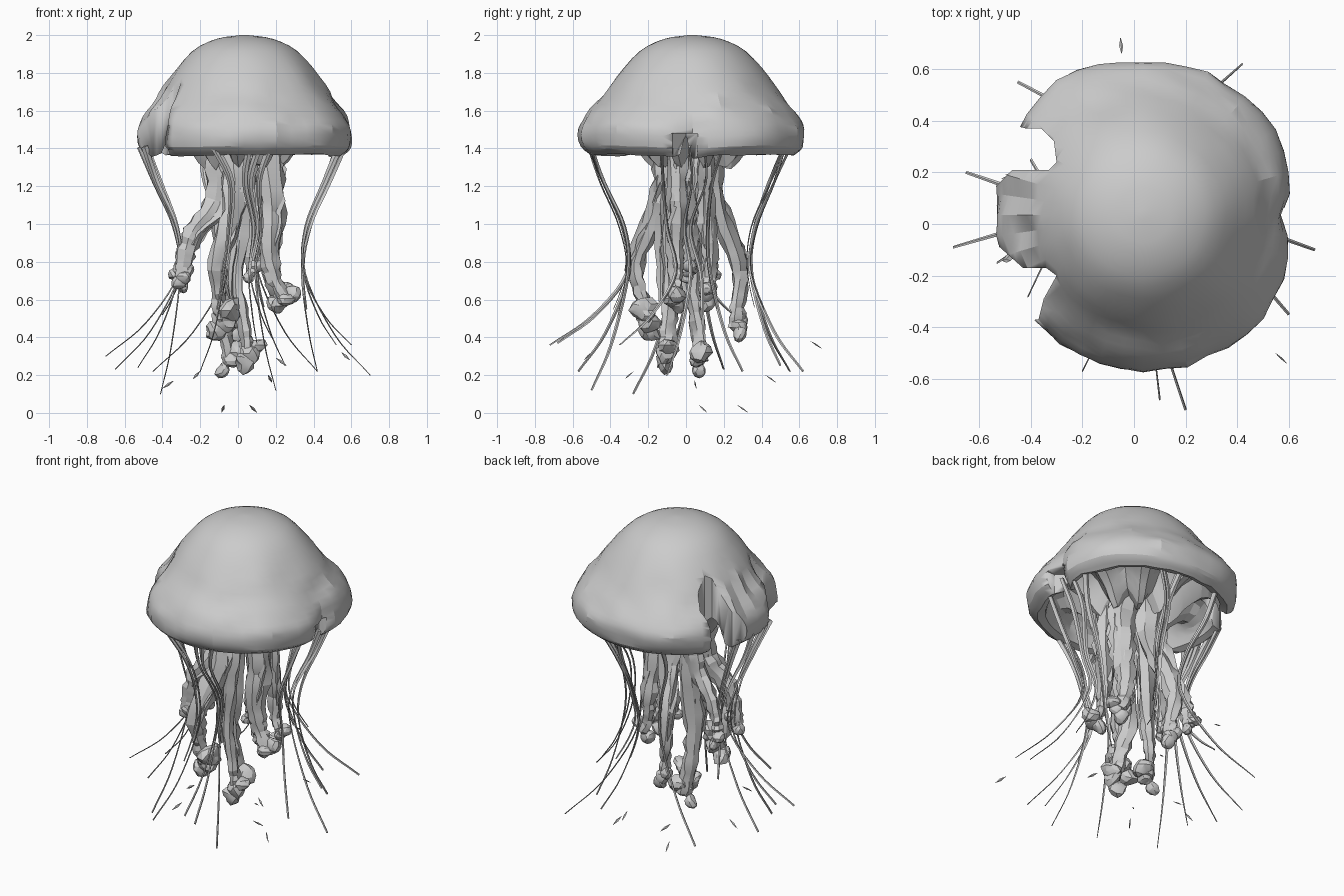
import bpy
import bmesh
import math
import random
from mathutils import Matrix, Vector, noise

random.seed(4)
default_cube = bpy.data.objects.get("Cube")
if default_cube:
    bpy.data.objects.remove(default_cube, do_unlink=True)


def finish(bm, name, angle):
    """Turn a bmesh into an object with softly faceted shading."""
    bmesh.ops.recalc_face_normals(bm, faces=bm.faces)
    mesh = bpy.data.meshes.new(name)
    bm.to_mesh(mesh)
    bm.free()
    obj = bpy.data.objects.new(name, mesh)
    bpy.context.collection.objects.link(obj)
    bpy.ops.object.select_all(action="DESELECT")
    obj.select_set(True)
    bpy.context.view_layer.objects.active = obj
    bpy.ops.object.shade_smooth_by_angle(angle=math.radians(angle))
    return obj


def loft(bm, rings):
    """Skin a list of closed rings and cap both ends."""
    loops = [[bm.verts.new(p) for p in ring] for ring in rings]
    count = len(loops[0])
    for a, b in zip(loops, loops[1:]):
        for i in range(count):
            j = (i + 1) % count
            bm.faces.new((a[i], a[j], b[j], b[i]))
    bm.faces.new(loops[0])
    bm.faces.new(loops[-1])


def spline(points, steps):
    """Catmull-Rom curve through points of any dimension."""
    pts = [Vector(p) for p in points]
    pts = [pts[0] * 2 - pts[1]] + pts + [pts[-1] * 2 - pts[-2]]
    out = []
    for a, b, c, d in zip(pts, pts[1:], pts[2:], pts[3:]):
        for k in range(steps):
            t = k / steps
            out.append((b * 2 + (c - a) * t + (a * 2 - b * 5 + c * 4 - d) * t * t
                        + (b * 3 - a - c * 3 + d) * t ** 3) / 2)
    return out + [pts[-2]]


def tube(bm, path, radius, sides, flat=1.0, twist=0.0, lumps=0.0):
    """Sweep a flattened, twisting, lumpy section; radius is a function of t."""
    rings = []
    last = len(path) - 1
    for k, p in enumerate(path):
        tangent = (path[min(k + 1, last)] - path[max(k - 1, 0)]).normalized()
        u = tangent.cross(Vector((0, 1, 0))).normalized()
        v = tangent.cross(u)
        size = radius(k / last)
        w = twist * k / last
        ring = []
        for i in range(sides):
            a = i * math.tau / sides
            s = size * (1 + random.uniform(-lumps, lumps))
            x, y = math.cos(a) * s, math.sin(a) * s * flat
            ring.append(p + u * (x * math.cos(w) - y * math.sin(w))
                        + v * (x * math.sin(w) + y * math.cos(w)))
        rings.append(ring)
    loft(bm, rings)


def blob(bm, centre, size):
    """Knobbly lump."""
    made = bmesh.ops.create_icosphere(bm, subdivisions=2, radius=size,
                                      matrix=Matrix.Translation(centre))
    for vert in made["verts"]:
        bump = noise.noise(vert.co * 14) * 0.7
        vert.co += (vert.co - centre) * bump


# Bell: closed shell with a rounded rim and a fluted underside
CENTRE = Vector((0.035, 0.035, 0))
SEGMENTS = 44
outer = spline([(0.02, 2), (0.15, 1.98), (0.28, 1.915), (0.4, 1.78), (0.48, 1.665),
                (0.56, 1.575), (0.6, 1.5), (0.59, 1.41), (0.54, 1.365)], 3)
inner = spline([(0.5, 1.38), (0.47, 1.46), (0.4, 1.5), (0.29, 1.44),
                (0.21, 1.35), (0.04, 1.36)], 2)
bm = bmesh.new()
rings = []
for k, (r, z) in enumerate(outer + inner):
    under = k >= len(outer)
    ring = []
    for i in range(SEGMENTS):
        a = i * math.tau / SEGMENTS
        d = Vector((math.cos(a), math.sin(a), 0))
        low = max(0, min(1, (2 - z) / 0.4))
        wave = noise.noise(d * 1.7 + Vector((0, 0, z))) * 0.05 * low
        wave += noise.noise(d * r * 9 + Vector((0, 0, z * 9))) * 0.03 * low
        # Folded lobe on one side, shallow dent on the other
        lobe = max(0, -math.cos(a)) ** 8
        fold = max(0, 1 - abs(z - 1.68) / 0.2)
        wave += lobe * low * (0.03 * fold * math.cos(22 * a) - 0.04)
        dent = math.exp(-(math.sin(a) / 0.15) ** 2) * max(0, math.cos(a))
        wave -= 0.08 * dent * max(0, min(1, (1.68 - z) / 0.15))
        p = CENTRE + d * r * (1 + wave)
        p.z = z + wave * 0.2 * low
        if under and 0.1 < r < 0.48:
            p.z += 0.06 * math.cos(9 * a) * math.sin(math.pi * r / 0.5)
        ring.append(p)
    rings.append(ring)
loft(bm, rings)
bell = finish(bm, "bell", 20)

# Notches in the bell margin
notches = [
    ([(-0.9, 0.1), (-0.53, 0.15), (-0.47, 0.21), (-0.33, 0.21), (-0.3, 0.24),
      (-0.31, 0.32), (-0.36, 0.37), (-0.42, 0.37), (-0.9, 0.5)], 1.9),
    ([(-0.9, -0.05), (-0.52, -0.09), (-0.43, -0.17), (-0.34, -0.17), (-0.3, -0.2),
      (-0.35, -0.29), (-0.37, -0.37), (-0.9, -0.4)], 1.9),
    ([(0.9, -0.08), (0.54, -0.07), (0.46, 0), (0.54, 0.06), (0.9, 0.08)], 1.48),
]
for outline, top in notches:
    bm = bmesh.new()
    loft(bm, [[(x, y, z) for x, y in outline] for z in (1.2, top)])
    cutter = finish(bm, "notch_cutter", 30)
    cutter.hide_render = True
    cut = bell.modifiers.new("notch", "BOOLEAN")
    cut.operation = "DIFFERENCE"
    cut.solver = "EXACT"
    cut.object = cutter
    bpy.context.view_layer.objects.active = bell
    bpy.ops.object.modifier_apply(modifier=cut.name)
    bpy.data.objects.remove(cutter, do_unlink=True)

# Oral arms: each given by its elbow, its tip and its end lump size
arms = [
    ((-0.1, -0.27, 0.8), (-0.08, -0.21, 0.48), 0.07),
    ((-0.06, 0.28, 0.8), (-0.04, 0.27, 0.45), 0.048),
    ((-0.08, 0.03, 0.7), (-0.04, 0.08, 0.27), 0.055),
    ((-0.02, -0.08, 0.7), (0.06, -0.1, 0.31), 0.055),
    ((-0.25, 0.1, 0.92), (-0.31, 0.13, 0.7), 0.04),
    ((-0.24, -0.08, 0.95), (-0.29, -0.08, 0.72), 0.04),
    ((0.17, -0.06, 0.85), (0.25, -0.06, 0.6), 0.048),
    ((0.17, 0.13, 0.85), (0.22, 0.12, 0.62), 0.045),
    ((0.08, 0.03, 0.95), (0.08, 0.02, 0.74), 0.035),
]
for n, (elbow, tip, lump) in enumerate(arms):
    elbow, tip = Vector(elbow), Vector(tip)
    out = Vector((elbow.x, elbow.y, 0))
    out *= min(1, 0.13 / out.length)
    root = out + Vector((0.035, 0.005, 1.4))
    hip = root + out * 0.2
    hip.z = 1.12
    knee = elbow.lerp(tip, 0.6) + Vector((random.uniform(-0.03, 0.03), 0, 0))
    path = spline([root, hip, elbow, knee, tip], 5)
    bm = bmesh.new()
    tube(bm, path, lambda t: 0.085 - 0.04 * min(1, t * 1.4), 7, flat=0.7,
         twist=random.uniform(-1.5, 1.5), lumps=0.25)
    # Curled knobbly end
    curl = random.choice((-1, 1))
    for k in range(3):
        offset = Vector((curl * (k - 1) * 0.6, random.uniform(-0.3, 0.3), 0.9 - k * 0.8))
        blob(bm, tip + offset * lump, lump * random.uniform(0.8, 1))
    # Frilled ribbon hugging the upper arm
    side = Vector((random.uniform(-0.04, 0.04), random.uniform(-0.04, 0.04), 0))
    frill = [p + side for p in path[:13]]
    tube(bm, frill, lambda t: 0.075 - 0.05 * t * t, 6, flat=0.35, twist=1.5, lumps=0.3)
    finish(bm, f"oral_arm_{n + 1}", 22)

# Marginal tentacles: tip positions, trailing in from the rim and flaring out
tips = [
    (-0.7, -0.09, 0.3), (-0.65, 0.2, 0.23), (-0.53, -0.15, 0.24), (-0.45, 0.55, 0.22),
    (-0.41, -0.28, 0.1), (-0.4, 0.25, 0.52), (-0.2, -0.57, 0.22), (0.1, -0.68, 0.37),
    (0.2, -0.72, 0.36), (0.2, -0.5, 0.12), (0.25, 0.5, 0.25), (0.42, 0.62, 0.22),
    (0.42, 0.3, 0.22), (0.6, -0.35, 0.36), (0.7, -0.1, 0.2), (0.52, 0.1, 0.36),
]
bm = bmesh.new()
for tip in tips:
    tip = Vector(tip)
    # Strands gather toward the four sides of the bell
    a = math.atan2(tip.y, tip.x)
    quarter = round(a / (math.pi / 2)) * math.pi / 2
    a += (quarter - a) * 0.5
    points = []
    for r, z in ((0.54, 1.41), (0.46, 1.22), (0.36, 0.98), (0.335, 0.74)):
        b = a + random.uniform(-0.1, 0.1)
        points.append(Vector((math.cos(b) * r + 0.02, math.sin(b) * r + 0.02, z)))
    bend = points[-1].lerp(tip, 0.45)
    bend.z = tip.z + (0.74 - tip.z) * 0.4
    path = spline(points + [bend, tip], 5)
    tube(bm, path, lambda t: 0.018 - 0.012 * t, 4, flat=0.4, twist=2)
    # Short companion strand beside some tentacles
    if random.random() < 0.45:
        shift = Vector((random.uniform(-0.03, 0.03), random.uniform(-0.03, 0.03), 0))
        tube(bm, [p + shift for p in path[:19]], lambda t: 0.014 - 0.01 * t, 4, flat=0.4)
finish(bm, "tentacles", 30)

# Loose tentacle fragments drifting below
bm = bmesh.new()
fragments = [(-0.08, 0.3, 0.022), (0.08, 0.09, 0.022), (-0.37, 0.05, 0.15),
             (0.17, 0.45, 0.18), (0.23, -0.1, 0.27), (-0.05, 0.69, 0.36),
             (0.57, -0.52, 0.3), (-0.22, -0.3, 0.2)]
for spot in fragments:
    spot = Vector(spot)
    along = Vector((spot.x, spot.y, 0)).normalized() * 0.03
    along.z = -0.02
    tube(bm, [spot - along, spot, spot + along],
         lambda t: 0.001 + 0.007 * math.sin(math.pi * t), 4, flat=0.5)
finish(bm, "tentacle_fragments", 30)
